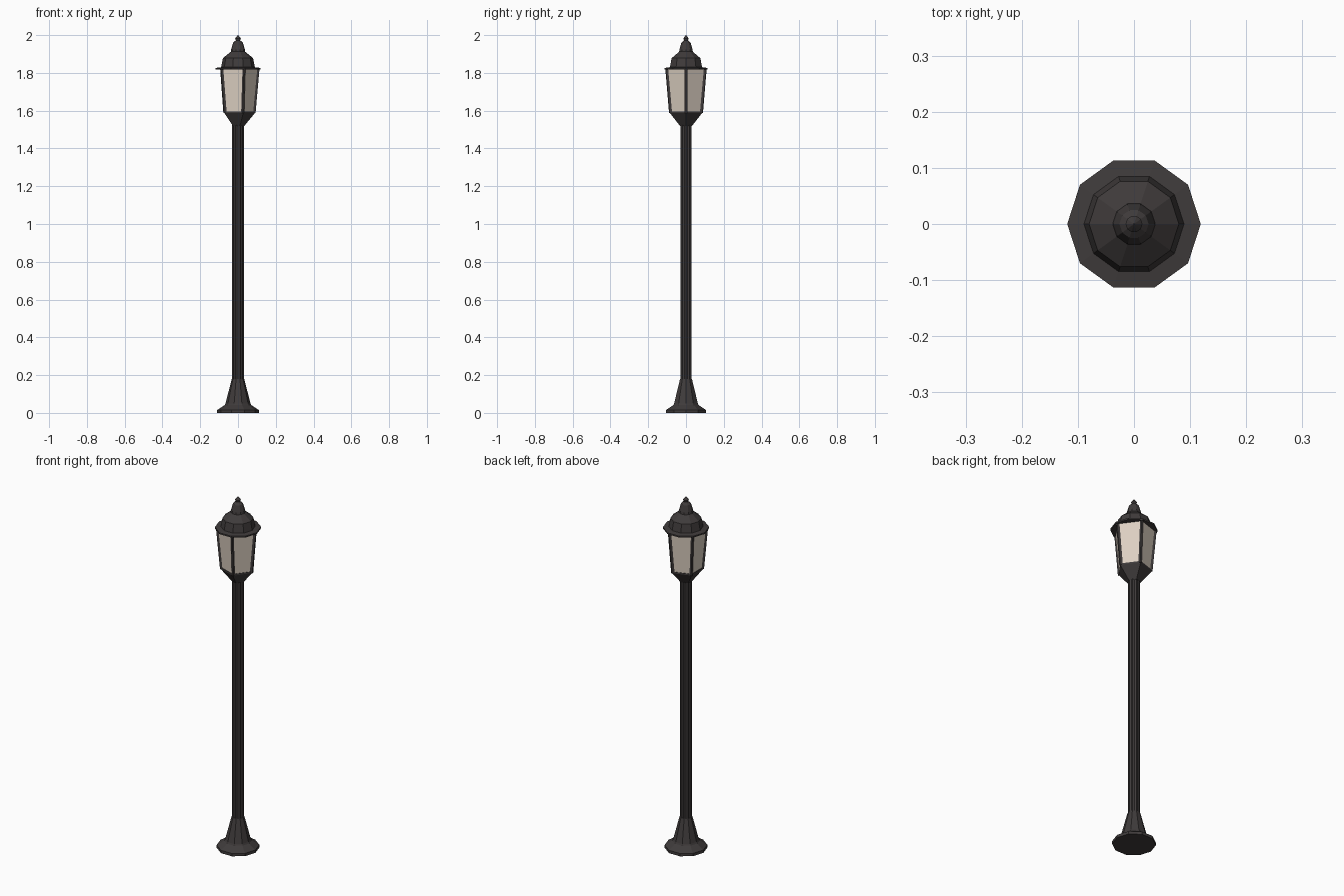
import bpy, math

if "Cube" in bpy.data.objects:
    bpy.data.objects.remove(bpy.data.objects["Cube"])


def mat(name, c):
    m = bpy.data.materials.new(name)
    m.diffuse_color = (*c, 1)
    m.use_nodes = True
    m.node_tree.nodes["Principled BSDF"].inputs["Base Color"].default_value = m.diffuse_color
    return m


METAL = mat("dark_metal", (0.05, 0.044, 0.044))
GLASS = mat("cream_glass", (0.72, 0.63, 0.54))


def add(name, verts, faces, m):
    me = bpy.data.meshes.new(name)
    me.from_pydata(verts, [], faces)
    me.materials.append(m)
    ob = bpy.data.objects.new(name, me)
    bpy.context.collection.objects.link(ob)
    return ob


def lathe(name, profile, n, m, flute=1.0):
    """Faceted turned part; profile is (radius, z) from bottom to top."""
    v, f = [], []
    for r, z in profile:
        for i in range(n):
            a = 2 * math.pi * i / n
            k = flute if i % 2 else 1
            v.append((r * k * math.cos(a), r * k * math.sin(a), z))
    for j in range(len(profile) - 1):
        for i in range(n):
            k = (i + 1) % n
            f.append((j*n + i, j*n + k, (j+1)*n + k, (j+1)*n + i))
    f.append(tuple(reversed(range(n))))
    f.append(tuple(range((len(profile) - 1) * n, len(profile) * n)))
    return add(name, v, f, m)


# Flared base
lathe("base", [(0.110, 0), (0.110, 0.016), (0.100, 0.022), (0.070, 0.042),
               (0.066, 0.05), (0.033, 0.18)], 10, METAL)

# Fluted pole
lathe("pole", [(0.031, 0.17), (0.031, 1.54)], 20, METAL, 0.84)

# Lantern cup and glass, five sided
lathe("lantern_cup", [(0.034, 1.52), (0.090, 1.588), (0.090, 1.596)], 5, METAL)
lathe("glass", [(0.087, 1.595), (0.108, 1.822)], 5, GLASS)


# Corner bars of the lantern
def ring_pt(r, a, dr, dt, z):
    c, s = math.cos(a), math.sin(a)
    return ((r + dr) * c - dt * s, (r + dr) * s + dt * c, z)


for i in range(5):
    a = 2 * math.pi * i / 5
    offs = [(-0.012, -0.009), (0.002, -0.004), (0.002, 0.004), (-0.012, 0.009)]
    v = [ring_pt(r, a, dr, dt, z)
         for r, z in ((0.091, 1.588), (0.112, 1.824)) for dr, dt in offs]
    add("corner_bar_%d" % (i + 1), v,
        [(0, 1, 5, 4), (1, 2, 6, 5), (2, 3, 7, 6), (3, 0, 4, 7),
         (3, 2, 1, 0), (4, 5, 6, 7)], METAL)

# Brim, dome and finial
lathe("brim", [(0.119, 1.818), (0.119, 1.826), (0.090, 1.830)], 10, METAL)
lathe("dome", [(0.090, 1.826), (0.080, 1.878), (0.038, 1.912),
               (0.036, 1.925), (0.026, 1.960), (0.012, 1.972)], 10, METAL)
lathe("finial", [(0.010, 1.968), (0.015, 1.983), (0.001, 2.0)], 10, METAL)
